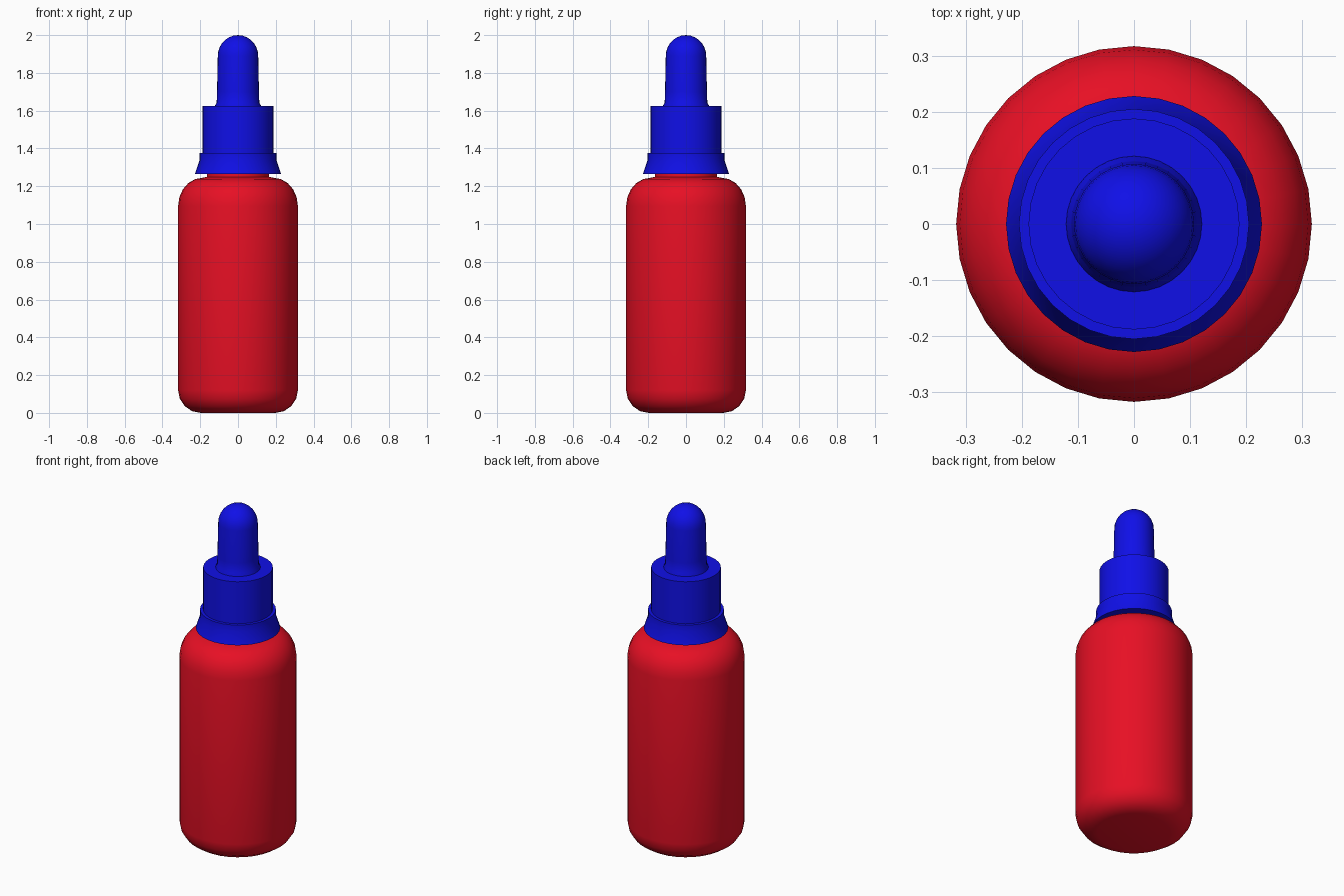
import bpy
import bmesh
import math

cube = bpy.data.objects.get("Cube")
if cube:
    bpy.data.objects.remove(cube, do_unlink=True)

SIDES = 32


def make_material(name, colour):
    mat = bpy.data.materials.new(name)
    mat.use_nodes = True
    mat.diffuse_color = colour
    mat.node_tree.nodes["Principled BSDF"].inputs["Base Color"].default_value = colour
    return mat


def arc(cr, cz, rr, rz, start, end, steps):
    """Profile points on an elliptical arc, angles in degrees."""
    angles = [math.radians(start + (end - start) * i / steps) for i in range(steps + 1)]
    return [(cr + rr * math.cos(a), cz + rz * math.sin(a)) for a in angles]


def lathe(name, profile, mat):
    """Spin a (radius, height) profile about the z axis."""
    bm = bmesh.new()
    verts = [bm.verts.new((r, 0, z)) for r, z in profile]
    edges = [bm.edges.new(pair) for pair in zip(verts, verts[1:])]
    bmesh.ops.spin(bm, geom=verts + edges, cent=(0, 0, 0), axis=(0, 0, 1),
                   angle=math.tau, steps=SIDES, use_duplicate=False)
    bmesh.ops.remove_doubles(bm, verts=bm.verts, dist=0.0005)
    bmesh.ops.recalc_face_normals(bm, faces=bm.faces)
    mesh = bpy.data.meshes.new(name)
    bm.to_mesh(mesh)
    bm.free()
    mesh.materials.append(mat)
    obj = bpy.data.objects.new(name, mesh)
    bpy.context.collection.objects.link(obj)
    bpy.ops.object.select_all(action="DESELECT")
    obj.select_set(True)
    bpy.context.view_layer.objects.active = obj
    bpy.ops.object.shade_smooth_by_angle(angle=math.radians(35))
    return obj


red = make_material("bottle red", (0.8, 0.005, 0.018, 1))
blue = make_material("cap blue", (0.005, 0.005, 0.8, 1))

# Bottle body with rounded base, shoulder and neck
lathe("bottle",
      [(0, 0)]
      + arc(0.197, 0.12, 0.12, 0.12, -90, 0, 4)
      + arc(0.187, 1.095, 0.13, 0.15, 0, 90, 5)
      + [(0.165, 1.25), (0.165, 1.32), (0, 1.32)], red)

# Flared tamper ring below the cap
lathe("cap_skirt",
      [(0.16, 1.265), (0.228, 1.265), (0.205, 1.335), (0.205, 1.375), (0.16, 1.375)], blue)

# Straight screw cap
lathe("screw_cap", [(0.16, 1.36), (0.188, 1.36), (0.188, 1.625), (0, 1.625)], blue)

# Squeeze bulb with a small flared foot and domed tip
lathe("dropper_bulb",
      [(0.121, 1.62), (0.121, 1.628), (0.113, 1.642), (0.111, 1.7)]
      + arc(0, 1.89, 0.107, 0.11, 0, 90, 7), blue)
